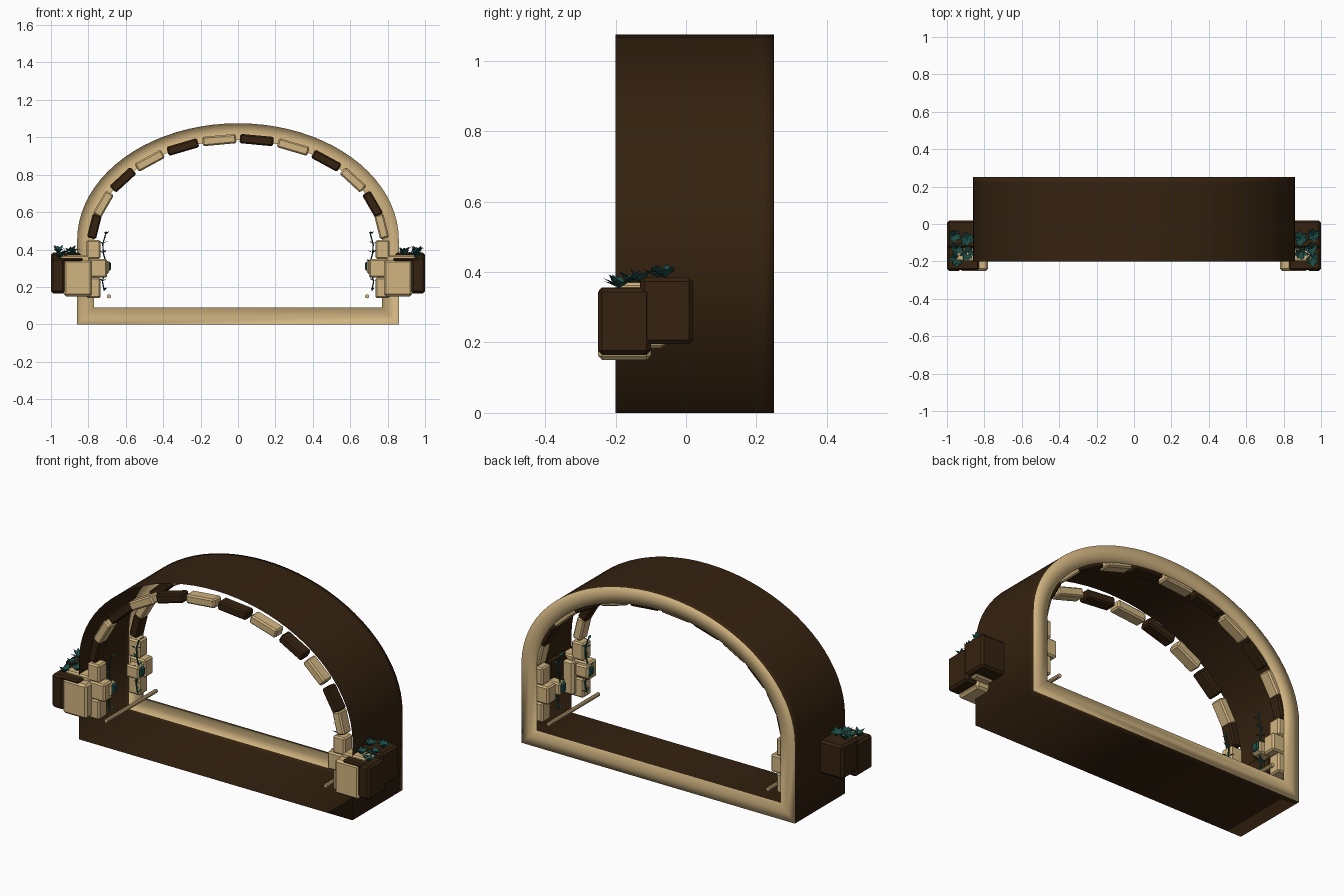
import bpy, bmesh, math, random
from mathutils import Vector, Matrix

random.seed(4)
cube = bpy.data.objects.get("Cube")
if cube:
    bpy.data.objects.remove(cube)


def material(name, colour):
    m = bpy.data.materials.new(name)
    m.use_nodes = True
    m.diffuse_color = (*colour, 1)
    m.node_tree.nodes["Principled BSDF"].inputs["Base Color"].default_value = (*colour, 1)
    return m


TAN = material("sandstone", (0.64, 0.46, 0.22))
BROWN = material("dark_brown", (0.035, 0.016, 0.005))
TEAL = material("teal_leaf", (0.012, 0.075, 0.065))


def finish(bm, name, *mats):
    mesh = bpy.data.meshes.new(name)
    bm.to_mesh(mesh)
    bm.free()
    for m in mats:
        mesh.materials.append(m)
    ob = bpy.data.objects.new(name, mesh)
    bpy.context.collection.objects.link(ob)
    return ob


def block(name, centre, size, mat, turn=0.0, bevel=0.008):
    """Bevelled box, turned about the y axis."""
    bm = bmesh.new()
    bmesh.ops.create_cube(bm, size=1)
    bmesh.ops.scale(bm, vec=size, verts=bm.verts)
    bmesh.ops.bevel(bm, geom=bm.edges[:], offset=bevel, segments=1, affect='EDGES')
    bmesh.ops.transform(bm, verts=bm.verts,
                        matrix=Matrix.Translation(centre) @ Matrix.Rotation(turn, 4, 'Y'))
    return finish(bm, name, mat)


def span(name, side, x, y, z, mat, bevel=0.008):
    """Box given by its ranges, placed on one side of the arch."""
    mid = [(r[0] + r[1]) / 2 for r in (x, y, z)]
    mid[0] *= side
    return block(name, mid, [r[1] - r[0] for r in (x, y, z)], mat, bevel=bevel)


# Arched shell, open at the front, with a pale rim around the back
def outline(d, y):
    pts = [(d - 0.86, y, d), (0.86 - d, y, d)]
    for i in range(41):
        t = math.pi * i / 40
        pts.append(((0.86 - d) * math.cos(t), y, 0.45 + (0.625 - d) * math.sin(t)))
    return pts


bm = bmesh.new()
sections = [(0, -0.2), (0, 0.22), (0, 0.25), (0.045, 0.25), (0.09, 0.25), (0.09, 0.238)]
rings = [[bm.verts.new(p) for p in outline(*s)] for s in sections]
for k in range(len(rings) - 1):
    a, b = rings[k], rings[k + 1]
    for i in range(len(a)):
        j = (i + 1) % len(a)
        f = bm.faces.new((a[i], b[i], b[j], a[j]))
        f.smooth = True
        f.material_index = 0 if k < 2 else 1
finish(bm, "arch_shell", BROWN, TAN)

# Two rows of alternating stones lining the arch
half = [0.1, 0.295, 0.472, 0.615, 0.72, 0.768]
xs = [-x for x in reversed(half)] + half
for row, y in (("front", -0.165), ("back", 0.205)):
    for i, x in enumerate(xs):
        t = math.acos(x / 0.78)
        tangent = math.atan2(0.56 * math.cos(t), -0.78 * math.sin(t))
        length = 0.18 - 0.01 * half.index(abs(x))
        block(row + "_arch_stone", (x, y, 0.425 + 0.565 * math.sin(t)),
              (length, 0.07, 0.05), TAN if i % 2 else BROWN, -tangent)


def leaf(bm, base, azimuth, rise, length, width):
    """Pointed leaf with a fold along its middle."""
    turn = Matrix.Rotation(azimuth, 3, 'Z') @ Matrix.Rotation(-rise, 3, 'Y')
    base = Vector(base)
    shape = [(0, 0, 0), (0.5, -0.5, 0.15), (1, 0, 0), (0.5, 0.5, 0.15)]
    v = [bm.verts.new(base + turn @ Vector((p[0] * length, p[1] * width, p[2] * width)))
         for p in shape]
    bm.faces.new((v[0], v[1], v[2]))
    bm.faces.new((v[0], v[2], v[3]))


def vine(name, side, y):
    """Thin climbing stem with small leaves."""
    cu = bpy.data.curves.new(name, 'CURVE')
    cu.dimensions = '3D'
    cu.bevel_depth = 0.004
    cu.bevel_resolution = 1
    path = [(side * (0.715 + 0.01 * math.sin(i * 1.7)), y, 0.18 + 0.05 * i) for i in range(7)]
    sp = cu.splines.new('POLY')
    sp.points.add(len(path) - 1)
    for p, co in zip(sp.points, path):
        p.co = (*co, 1)
    cu.materials.append(TEAL)
    bpy.context.collection.objects.link(bpy.data.objects.new(name, cu))
    bm = bmesh.new()
    for i, p in enumerate(path):
        for s in (-1, 1):
            leaf(bm, p, s * 1.2 + i, 0.5, 0.035, 0.018)
    finish(bm, name + "_leaves", TEAL)


for s, label in ((-1, "right_"), (1, "left_")):
    # Stacked pillars under both rows of stones
    for y0 in (-0.2, 0.165):
        y = (y0, y0 + 0.075)
        span(label + "pillar_base", s, (0.735, 0.81), y, (0.14, 0.25), TAN)
        span(label + "pillar_middle", s, (0.70, 0.80), y, (0.25, 0.35), TAN)
        span(label + "pillar_top", s, (0.735, 0.81), y, (0.35, 0.45), TAN)
    # Brackets and climbing plants on the inner side
    for y in (-0.13, 0.12):
        span(label + "bracket", s, (0.69, 0.77), (y - 0.03, y + 0.03), (0.27, 0.34), TAN)
        span(label + "foliage_pad", s, (0.68, 0.705), (y - 0.022, y + 0.022), (0.285, 0.335), TEAL)
        vine(label + "vine", s, y)
    # Thin rail running front to back
    bm = bmesh.new()
    bmesh.ops.create_cone(bm, cap_ends=True, segments=10, radius1=0.011, radius2=0.011, depth=0.45,
                          matrix=Matrix.Translation((s * 0.69, 0.025, 0.15))
                          @ Matrix.Rotation(math.pi / 2, 4, 'X'))
    finish(bm, label + "rail", TAN)
    # Outer cluster of blocks
    span(label + "pale_block", s, (0.78, 0.932), (-0.25, -0.1), (0.15, 0.345), TAN, 0.012)
    span(label + "pale_shelf", s, (0.79, 0.95), (-0.2, -0.12), (0.33, 0.37), TAN)
    span(label + "block_cap", s, (0.83, 0.96), (-0.247, -0.105), (0.335, 0.356), BROWN)
    span(label + "front_dark_block", s, (0.925, 1.0), (-0.25, -0.1), (0.165, 0.355), BROWN, 0.012)
    span(label + "rear_dark_block", s, (0.84, 0.999), (-0.13, 0.02), (0.195, 0.385), BROWN, 0.012)
    span(label + "under_slab", s, (0.86, 0.97), (-0.11, -0.06), (0.185, 0.21), TAN)
    # Leaf tufts growing on the blocks
    bm = bmesh.new()
    for x, y, z in ((0.95, -0.19, 0.355), (0.89, -0.16, 0.365), (0.95, -0.13, 0.37),
                    (0.96, -0.06, 0.385), (0.89, -0.08, 0.385)):
        for i in range(8):
            leaf(bm, (s * x, y, z), i * math.tau / 8 + random.uniform(-0.2, 0.2),
                 random.uniform(0.3, 0.9), random.uniform(0.045, 0.055), 0.028)
    finish(bm, label + "leaf_tufts", TEAL)
